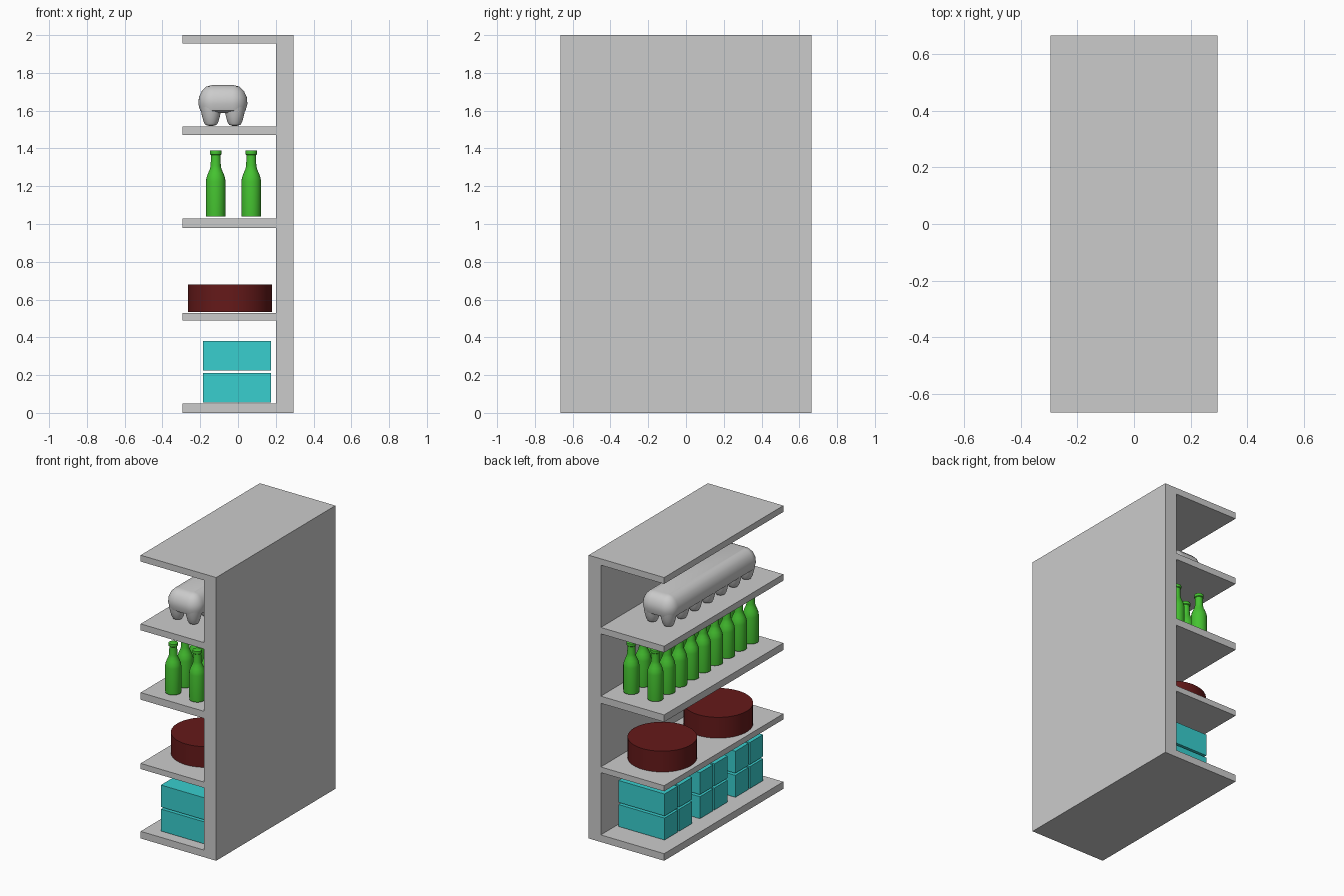
import bpy, bmesh
from math import sin, cos, pi, radians

if "Cube" in bpy.data.objects:
    bpy.data.objects.remove(bpy.data.objects["Cube"])


def paint(name, rgb):
    mat = bpy.data.materials.new(name)
    mat.diffuse_color = (*rgb, 1)
    mat.use_nodes = True
    mat.node_tree.nodes["Principled BSDF"].inputs["Base Color"].default_value = mat.diffuse_color
    return mat


def mesh_from(bm, name, mat=None, smooth=False):
    bmesh.ops.recalc_face_normals(bm, faces=bm.faces)
    me = bpy.data.meshes.new(name)
    bm.to_mesh(me)
    bm.free()
    if mat:
        me.materials.append(mat)
    if smooth:
        me.shade_smooth()
        me.set_sharp_from_angle(angle=radians(40))
    return me


def place(name, me, loc=(0, 0, 0)):
    ob = bpy.data.objects.new(name, me)
    ob.location = loc
    bpy.context.collection.objects.link(ob)
    return ob


def loft(bm, profile, segs=32, core=(0, 0), center=(0, 0)):
    """Stack rings of (radius, z); a non-zero core makes them rounded rectangles."""
    rings = []
    for r, z in profile:
        ring = []
        for q, (sx, sy) in enumerate(((1, 1), (-1, 1), (-1, -1), (1, -1))):
            n = segs // 4
            for i in range(n + 1 if any(core) else n):
                a = (q + i / n) * pi / 2
                ring.append(bm.verts.new((center[0] + sx * core[0] + r * cos(a),
                                          center[1] + sy * core[1] + r * sin(a), z)))
        rings.append(ring)
    for lo, hi in zip(rings, rings[1:]):
        for i in range(len(lo)):
            j = (i + 1) % len(lo)
            bm.faces.new((lo[i], lo[j], hi[j], hi[i]))
    bm.faces.new(rings[0][::-1])
    bm.faces.new(rings[-1])


# Shelf unit: comb-shaped side profile extruded along y
shelves = [(0, .05), (.49, .53), (.98, 1.03), (1.47, 1.515), (1.955, 2)]
outline = [(.295, 2), (.295, 0)]
for k, (z0, z1) in enumerate(shelves):
    if k:
        outline.append((.2, z0))
    outline += [(-.295, z0), (-.295, z1)]
    if k < len(shelves) - 1:
        outline.append((.2, z1))
bm = bmesh.new()
face = bm.faces.new([bm.verts.new((x, -.665, z)) for x, z in outline])
ext = bmesh.ops.extrude_face_region(bm, geom=[face])
bmesh.ops.translate(bm, vec=(0, 1.33, 0),
                    verts=[v for v in ext["geom"] if isinstance(v, bmesh.types.BMVert)])
place("shelf_unit", mesh_from(bm, "shelf_unit"))

# Stacked boxes: three groups, two wide and two high
bm = bmesh.new()
bmesh.ops.create_cube(bm, size=1)
bmesh.ops.scale(bm, vec=(.36, .147, .155), verts=bm.verts)
box = mesh_from(bm, "box", paint("cyan", (.04, .62, .62)))
for g in range(3):
    for c in range(2):
        for z in (.1325, .3025):
            place("box", box, (-.005, .43 - g * .395 - c * .162, z))

# Round tins
bm = bmesh.new()
loft(bm, [(.2225, 0), (.2225, .147)], 48)
tin = mesh_from(bm, "round_tin", paint("dark_red", (.13, .01, .01)), True)
for y in (.325, -.3):
    place("round_tin", tin, (-.0425, y, .533))

# Bottles: two rows of nine
bm = bmesh.new()
loft(bm, [(.051, 0), (.052, .01), (.052, .185), (.049, .205), (.041, .228), (.031, .25),
          (.027, .268), (.025, .325), (.030, .329), (.031, .337), (.030, .348), (.026, .35)], 24)
bottle = mesh_from(bm, "bottle", paint("green", (.06, .55, .03)), True)
for x in (-.118, .07):
    for i in range(9):
        place("bottle", bottle, (x, .51 - i * .133, 1.04))

# Egg carton: rounded lid over two rows of tapered cups
CX, CY = -.08, -.035
bm = bmesh.new()
loft(bm, [(.045, 1.588), (.07, 1.6), (.08, 1.635), (.077, 1.67), (.062, 1.703),
          (.038, 1.727), (.008, 1.735)], 32, (.05, .42), (CX, CY))
place("egg_carton_lid", mesh_from(bm, "egg_carton_lid", None, True))
bm = bmesh.new()
for x in (-.063, .063):
    for i in range(7):
        loft(bm, [(.014, 1.52), (.03, 1.525), (.039, 1.54), (.047, 1.57), (.054, 1.6),
                  (.057, 1.63)], 24, center=(CX + x, CY + (i - 3) * .145))
place("egg_carton_cups", mesh_from(bm, "egg_carton_cups", None, True))
